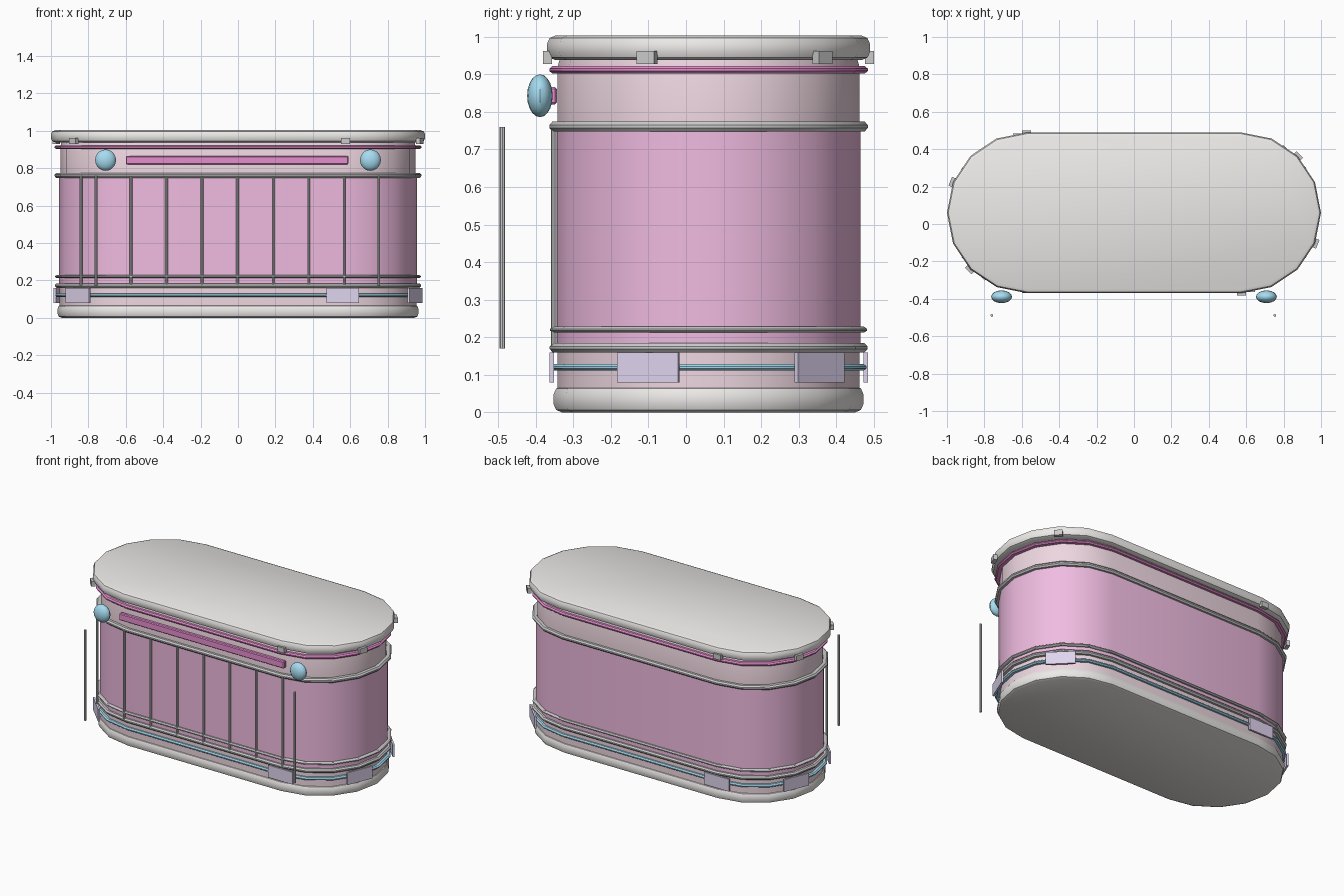
import bpy, bmesh
from math import sin, cos, pi, radians
from mathutils import Matrix, Vector

if "Cube" in bpy.data.objects:
    bpy.data.objects.remove(bpy.data.objects["Cube"])

CY = 0.06  # centre line of the counter in y


def material(name, rgb):
    m = bpy.data.materials.new(name)
    m.diffuse_color = (*rgb, 1)
    m.use_nodes = True
    m.node_tree.nodes["Principled BSDF"].inputs["Base Color"].default_value = m.diffuse_color
    return m


PINK = material("pink", (0.87, 0.50, 0.75))
PALE = material("pale_pink", (0.86, 0.68, 0.75))
MAGENTA = material("magenta", (0.80, 0.27, 0.62))
BLUE = material("blue", (0.38, 0.72, 0.88))
LAVENDER = material("lavender", (0.74, 0.66, 0.86))
STONE = material("stone", (0.85, 0.83, 0.81))


def finish(name, bm, mat=None, smooth=True):
    bmesh.ops.recalc_face_normals(bm, faces=bm.faces)
    me = bpy.data.meshes.new(name)
    bm.to_mesh(me)
    bm.free()
    ob = bpy.data.objects.new(name, me)
    bpy.context.collection.objects.link(ob)
    if mat:
        me.materials.append(mat)
    if smooth:
        bpy.ops.object.select_all(action='DESELECT')
        ob.select_set(True)
        bpy.context.view_layer.objects.active = ob
        bpy.ops.object.shade_smooth_by_angle(angle=radians(30))
    return ob


def stadium(r, half, n=8):
    pts = []
    for side, start in ((1, -pi / 2), (-1, pi / 2)):
        for i in range(n + 1):
            a = start + pi * i / n
            pts.append((side * half + r * cos(a), CY + r * sin(a)))
    return pts


def loft(name, profile, half, mat=None, cap=False, closed=False):
    """Sweep a (radius, z) profile around the stadium outline."""
    bm = bmesh.new()
    rows = [[bm.verts.new((x, y, z)) for x, y in stadium(r, half)] for r, z in profile]
    pairs = list(zip(rows, rows[1:]))
    if closed:
        pairs.append((rows[-1], rows[0]))
    n = len(rows[0])
    for a, b in pairs:
        for i in range(n):
            j = (i + 1) % n
            bm.faces.new((a[i], a[j], b[j], b[i]))
    if cap:
        bm.faces.new(rows[0])
        bm.faces.new(rows[-1])
    return finish(name, bm, mat)


def slab(name, r, half, z0, z1, b):
    k = b * 0.3
    prof = [(r - b, z0), (r - k, z0 + k), (r, z0 + b),
            (r, z1 - b), (r - k, z1 - k), (r - b, z1)]
    return loft(name, prof, half, STONE, cap=True)


def ring(name, r, z, h, mat=None):
    prof = [(0.395, z - h), (r - 0.008, z - h), (r, z - h * 0.3),
            (r, z + h * 0.3), (r - 0.008, z + h), (0.395, z + h)]
    return loft(name, prof, 0.556, mat, closed=True)


def box(name, loc, size, angle=0, mat=None):
    bm = bmesh.new()
    m = (Matrix.Translation(loc) @ Matrix.Rotation(angle, 4, 'Z')
         @ Matrix.Diagonal((*size, 1)))
    bmesh.ops.create_cube(bm, size=1, matrix=m)
    return finish(name, bm, mat, smooth=False)


# Base and counter top
slab("base_slab", 0.4125, 0.5525, 0.0, 0.07, 0.022)
slab("counter_top", 0.43, 0.57, 0.938, 1.003, 0.022)

# Wall bands
loft("lower_wall", [(0.402, 0.065), (0.402, 0.172)], 0.552, PALE)
loft("main_wall", [(0.404, 0.172), (0.404, 0.76)], 0.553, PINK)
loft("upper_wall", [(0.402, 0.76), (0.402, 0.92), (0.395, 0.945)], 0.547, PALE)

# Trim rings
ring("blue_trim", 0.421, 0.12, 0.009, BLUE)
ring("lower_trim", 0.423, 0.172, 0.012)
ring("lower_thin_trim", 0.422, 0.22, 0.008)
ring("upper_trim", 0.424, 0.761, 0.013)
ring("magenta_trim", 0.424, 0.912, 0.010, MAGENTA)

# Clips under the top and lavender plates near the base
for i, (deg, side) in enumerate([(-90, 1), (-22.5, 1), (45, 1),
                                 (90, -1), (157.5, -1), (225, -1)]):
    a = radians(deg)
    d = Vector((cos(a), sin(a), 0))
    box(f"top_clip_{i}", Vector((side * 0.575, CY, 0.945)) + d * 0.429,
        (0.024, 0.05, 0.034), a)
    box(f"base_plate_{i}", Vector((side * 0.56, CY, 0.12)) + d * 0.418,
        (0.012, 0.175, 0.08), a, LAVENDER)

# Vertical front bars, with two free-standing outer bars
bars = [(0.19 * k - 0.002, -0.352) for k in range(-3, 4)]
bars += [(-0.84, -0.25), (-0.76, -0.489), (0.753, -0.489)]
for i, (x, y) in enumerate(bars):
    bm = bmesh.new()
    bmesh.ops.create_cone(bm, cap_ends=True, segments=8, radius1=0.0075,
                          radius2=0.0075, depth=0.59,
                          matrix=Matrix.Translation((x, y, 0.465)))
    finish(f"front_bar_{i}", bm, smooth=False)

# Front light strip
strip = box("front_strip", (-0.005, -0.357, 0.843), (1.19, 0.026, 0.046), 0, MAGENTA)
bev = strip.modifiers.new("bevel", 'BEVEL')
bev.width = 0.005

# Blue front lamps
for s in (-1, 1):
    bm = bmesh.new()
    m = Matrix.Translation((s * 0.708, -0.389, 0.843)) @ Matrix.Diagonal((0.056, 0.034, 0.057, 1))
    bmesh.ops.create_uvsphere(bm, u_segments=16, v_segments=10, radius=1, matrix=m)
    finish("lamp_left" if s < 0 else "lamp_right", bm, BLUE)
